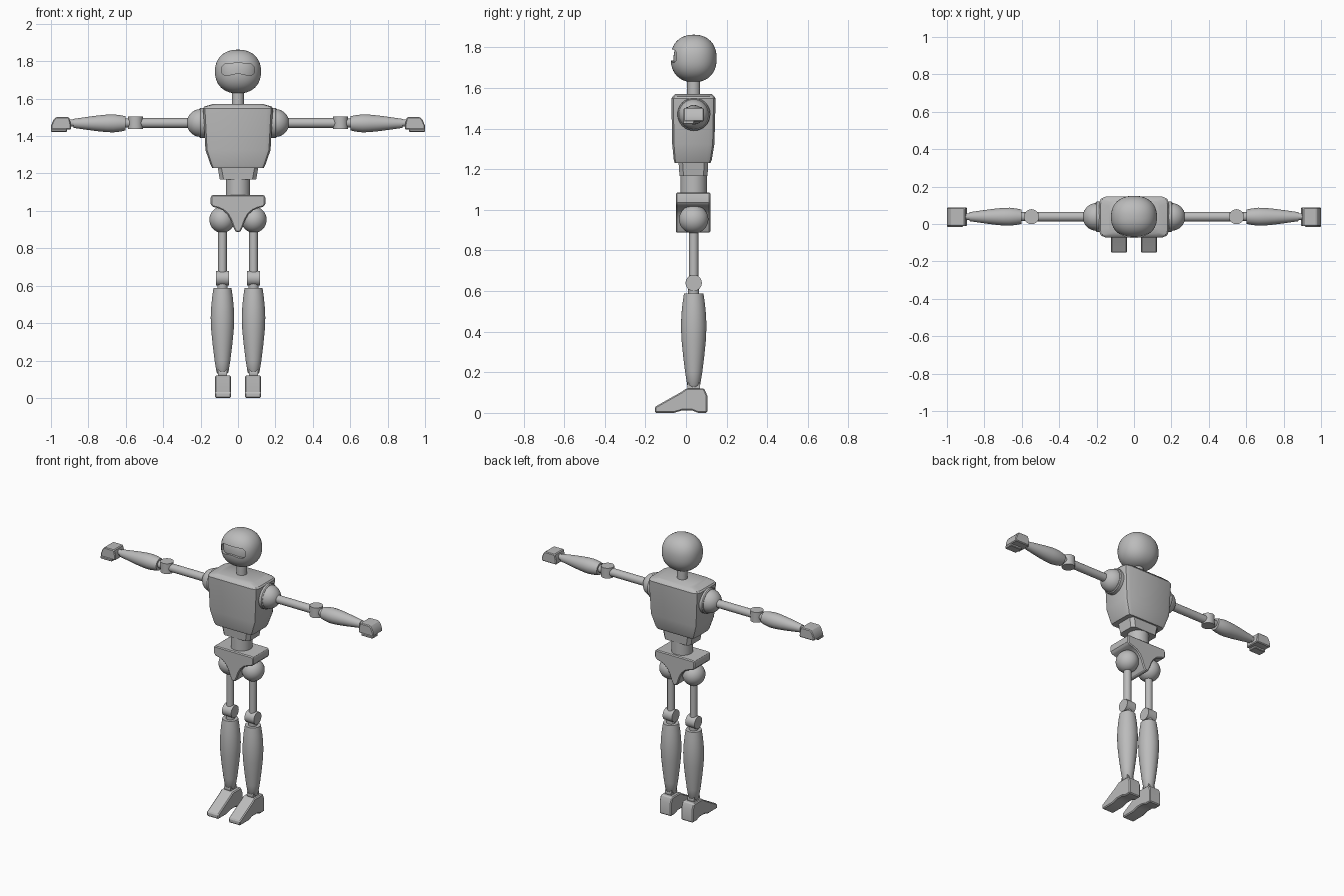
import bpy, bmesh, math
from mathutils import Vector

if "Cube" in bpy.data.objects:
    bpy.data.objects.remove(bpy.data.objects["Cube"])

CY = 0.038  # body centre line in y
grey = bpy.data.materials.new("plain grey")
grey.diffuse_color = (0.5, 0.5, 0.5, 1)
grey.use_nodes = True
grey.node_tree.nodes["Principled BSDF"].inputs["Base Color"].default_value = grey.diffuse_color


def finish(name, bm, angle=32):
    bmesh.ops.remove_doubles(bm, verts=bm.verts, dist=1e-5)
    bmesh.ops.recalc_face_normals(bm, faces=bm.faces)
    me = bpy.data.meshes.new(name)
    bm.to_mesh(me)
    bm.free()
    me.materials.append(grey)
    me.shade_smooth()
    me.set_sharp_from_angle(angle=math.radians(angle))
    ob = bpy.data.objects.new(name, me)
    bpy.context.collection.objects.link(ob)
    return ob


def skin(name, rings, angle=32):
    """Bridge equal-length rings of points and cap both ends."""
    bm = bmesh.new()
    vs = [[bm.verts.new(p) for p in r] for r in rings]
    n = len(vs[0])
    for a, b in zip(vs, vs[1:]):
        for i in range(n):
            j = (i + 1) % n
            bm.faces.new((a[i], a[j], b[j], b[i]))
    bm.faces.new(vs[0])
    bm.faces.new(vs[-1])
    return finish(name, bm, angle)


def lathe(name, profile, origin, axis, n=32):
    """Turn (distance along axis, radius) points round an axis."""
    ax = Vector(axis)
    u = ax.orthogonal().normalized()
    v = ax.cross(u)
    o = Vector(origin)
    return skin(name, [[o + ax * t + (u * math.cos(2 * math.pi * i / n) + v * math.sin(2 * math.pi * i / n)) * r
                        for i in range(n)] for t, r in profile])


def ball(name, centre, radii, power=2.0):
    bm = bmesh.new()
    bmesh.ops.create_uvsphere(bm, u_segments=40, v_segments=24, radius=1)
    for v in bm.verts:
        k = sum(abs(c) ** power for c in v.co) ** (-1 / power)
        v.co = Vector([c * k * r for c, r in zip(v.co, radii)]) + Vector(centre)
    return finish(name, bm, 40)


def loft(name, sections, steps=2):
    """Rounded rectangles: (z, half width, y front, y back, corner)."""
    rings = []
    for z, hx, y0, y1, c in sections:
        ring = []
        for k, (sx, y) in enumerate(((1, y1), (-1, y1), (-1, y0), (1, y0))):
            cx = sx * (hx - c)
            cy = y - c if y == y1 else y + c
            for s in range(steps + 1):
                a = math.pi / 2 * (k + s / steps)
                ring.append((cx + c * math.cos(a), cy + c * math.sin(a), z))
        rings.append(ring)
    return skin(name, rings, 25)


def slab(name, pts, axis, lo, hi, bevel=0.0):
    """Extrude a side profile along x or y, then bevel it."""
    bm = bmesh.new()
    put = (lambda p, d: (d, p[0], p[1])) if axis == "x" else (lambda p, d: (p[0], d, p[1]))
    a = [bm.verts.new(put(p, lo)) for p in pts]
    b = [bm.verts.new(put(p, hi)) for p in pts]
    n = len(pts)
    for i in range(n):
        bm.faces.new((a[i], a[(i + 1) % n], b[(i + 1) % n], b[i]))
    bm.faces.new(a)
    bm.faces.new(b)
    bmesh.ops.recalc_face_normals(bm, faces=bm.faces)
    if bevel:
        edges = [e for e in bm.edges if e.calc_face_angle(0) > 0.6]
        bmesh.ops.bevel(bm, geom=edges, offset=bevel, segments=1, affect="EDGES", profile=0.5)
    return finish(name, bm, 25)


def cut(ob, cutter):
    m = ob.modifiers.new("cut", "BOOLEAN")
    m.operation, m.solver, m.object = "DIFFERENCE", "EXACT", cutter
    dg = bpy.context.evaluated_depsgraph_get()
    me = bpy.data.meshes.new_from_object(ob.evaluated_get(dg))
    ob.modifiers.clear()
    ob.data = me
    me.set_sharp_from_angle(angle=math.radians(40))
    bpy.data.objects.remove(cutter)


# Head with a recessed visor band
HC = (0, CY, 1.745)
head = ball("head", HC, (0.123, 0.113, 0.117), 2.25)
core = ball("visor_core", HC, (0.111, 0.099, 0.107), 2.25)
half = [(0, 1.790), (0.045, 1.789), (0.072, 1.784), (0.085, 1.772), (0.089, 1.752),
        (0.084, 1.733), (0.07, 1.724), (0.045, 1.727), (0.022, 1.733), (0, 1.734)]
band = slab("visor_cutter", half + [(-x, z) for x, z in half[-2:0:-1]], "y", -0.2, CY)
cut(band, core)
cut(head, band)

# Neck, torso, abdomen, waist
lathe("neck", [(1.55, 0.032), (1.65, 0.032)], (0, CY, 0), (0, 0, 1))
loft("torso", [(1.23, 0.138, -0.055, 0.120, 0.02), (1.245, 0.146, -0.060, 0.127, 0.025),
               (1.325, 0.174, -0.068, 0.140, 0.03), (1.548, 0.187, -0.072, 0.146, 0.035),
               (1.558, 0.180, -0.066, 0.140, 0.035), (1.571, 0.135, -0.052, 0.126, 0.03)])
loft("abdomen", [(1.167, 0.097, -0.032, 0.106, 0.02), (1.24, 0.110, -0.037, 0.110, 0.02)], 1)
lathe("waist", [(1.07, 0.065), (1.18, 0.065)], (0, CY, 0), (0, 0, 1))

# Pelvis
side = [(0.138, 1.085), (0.146, 1.077), (0.146, 1.037), (0.136, 1.022), (0.105, 1.014),
        (0.078, 1.002), (0.055, 0.98), (0.038, 0.95), (0.026, 0.915), (0.012, 0.887)]
slab("pelvis", side + [(-x, z) for x, z in reversed(side)], "y", -0.05, 0.12, 0.006)

for s, tag in ((-1, "right"), (1, "left")):
    lx = s * 0.083
    X, Z = (s, 0, 0), (0, 0, 1)
    leg = (lx, CY, 0)

    # Leg
    ball(tag + "_hip", (s * 0.085, CY, 0.953), (0.068, 0.072, 0.070))
    lathe(tag + "_thigh", [(0.64, 0.023), (0.93, 0.023)], leg, Z)
    lathe(tag + "_knee", [(-0.034, 0.040), (0.034, 0.040)], (lx, CY, 0.640), X)
    lathe(tag + "_knee_pin", [(0.57, 0.027), (0.64, 0.027)], leg, Z)
    lathe(tag + "_shin", [(0.125, 0.022), (0.138, 0.032), (0.2, 0.042), (0.28, 0.052), (0.36, 0.060),
                          (0.43, 0.063), (0.49, 0.060), (0.54, 0.055), (0.588, 0.048)], leg, Z)
    lathe(tag + "_ankle", [(-0.023, 0.032), (0.023, 0.032)], (lx, CY, 0.132), X)
    foot = [(0.105, 0), (0.105, 0.085), (0.09, 0.12), (0.0, 0.12), (-0.02, 0.105), (-0.153, 0.03),
            (-0.153, 0), (-0.06, 0), (-0.02, 0.012), (0.03, 0.012), (0.06, 0)]
    slab(tag + "_foot", foot, "x", s * 0.08 - 0.043, s * 0.08 + 0.043, 0.006)

    # Arm
    arm = (0, CY + 0.001, 1.47)
    lathe(tag + "_shoulder_ring", [(0.15, 0.081), (0.200, 0.081), (0.206, 0.076)], arm, X)
    ball(tag + "_shoulder", (s * 0.2, CY, 1.47), (0.074, 0.074, 0.074))
    lathe(tag + "_upper_arm", [(0.24, 0.026), (0.55, 0.026)], arm, X)
    lathe(tag + "_elbow", [(-0.034, 0.040), (0.034, 0.040)], (s * 0.548, CY + 0.001, 1.471), Z)
    lathe(tag + "_elbow_pin", [(0.55, 0.024), (0.62, 0.024)], arm, X)
    lathe(tag + "_forearm", [(0.602, 0.038), (0.63, 0.044), (0.665, 0.048), (0.70, 0.047), (0.75, 0.042),
                             (0.81, 0.034), (0.88, 0.024)], (0, CY + 0.001, 1.468), X)
    lathe(tag + "_wrist", [(0.87, 0.018), (0.91, 0.018)], arm, X)
    hand = [(0.903, 1.501), (0.975, 1.501), (0.988, 1.485), (1.0, 1.455), (0.999, 1.435), (0.892, 1.435),
            (0.895, 1.47)]
    slab(tag + "_hand", [(s * x, z) for x, z in hand], "y", -0.012, 0.088, 0.005)
    thumb = [(0.915, 1.44), (1.0, 1.44), (1.0, 1.422), (0.915, 1.422)]
    slab(tag + "_thumb", [(s * x, z) for x, z in thumb], "y", -0.016, 0.04, 0.004)
